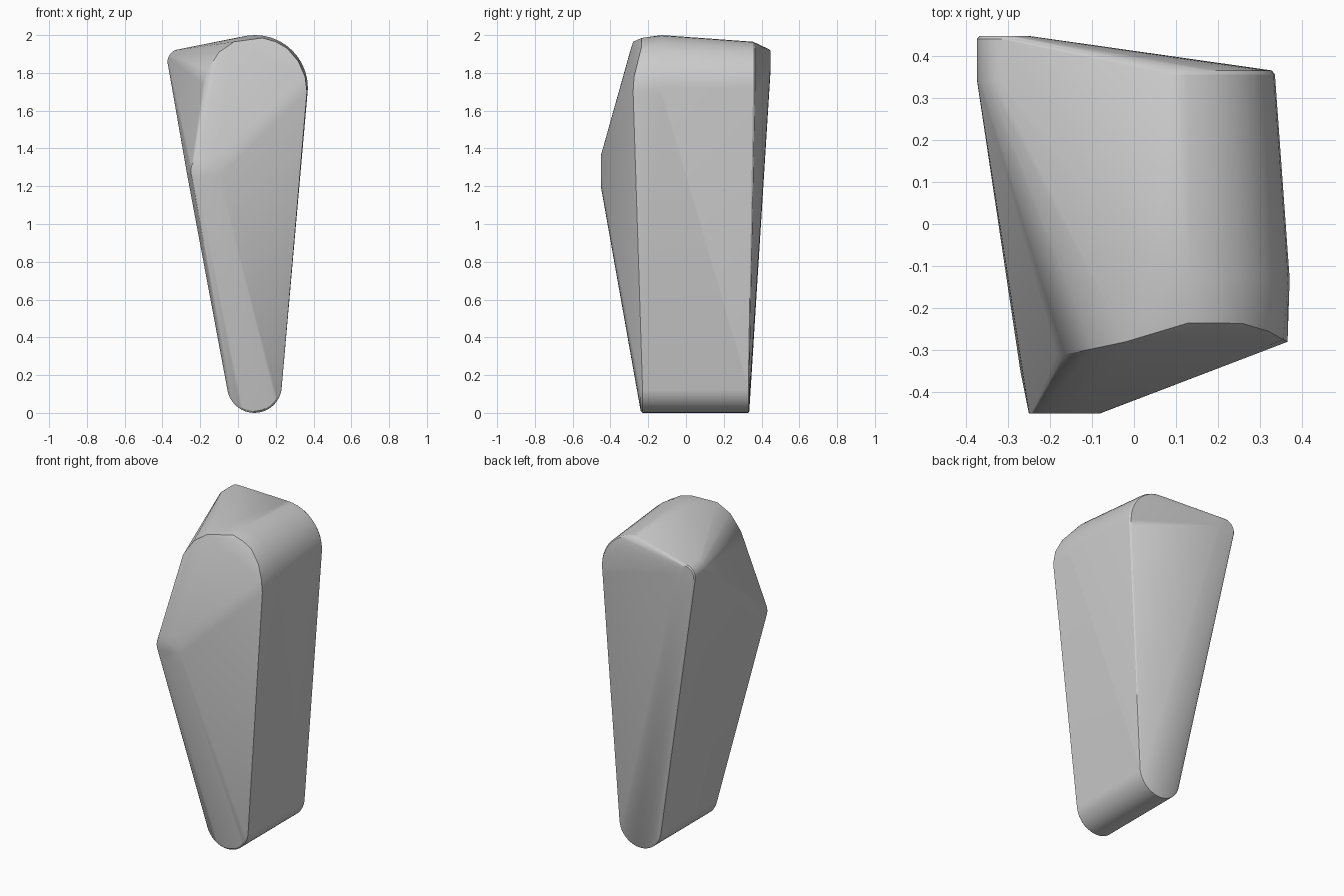
import bpy, bmesh
from math import sin, cos, tau, radians

cube = bpy.data.objects.get("Cube")
if cube:
    bpy.data.objects.remove(cube, do_unlink=True)

# Single stone-grey colour
grey = bpy.data.materials.new("stone grey")
grey.use_nodes = True
colour = (0.6, 0.6, 0.6, 1)
grey.diffuse_color = colour
grey.node_tree.nodes["Principled BSDF"].inputs["Base Color"].default_value = colour


def ring(x, z, r, y, steps=40):
    """Circle of points facing the front at depth y."""
    return [(x + r * cos(tau * i / steps), y, z + r * sin(tau * i / steps))
            for i in range(steps)]


points = []

# Rounded foot, with softened ends
for y, r in ((-0.24, 0.135), (-0.23, 0.145), (0.33, 0.145), (0.335, 0.137)):
    points += ring(0.087, 0.145, r, y)

# Large rounded crown, tapering to the back
points += ring(0.09, 1.72, 0.28, -0.13)
points += ring(0.09, 1.72, 0.245, 0.355)
points += ring(0.09, 1.72, 0.238, 0.365)

# Slanted rim where the crown meets the front facet
points += [(-0.185, -0.31, 1.74), (-0.165, -0.31, 1.81), (-0.1, -0.297, 1.91),
           (-0.02, -0.28, 1.965), (0.13, -0.235, 1.985), (0.2, -0.235, 1.965),
           (0.26, -0.237, 1.93), (0.32, -0.255, 1.86), (0.355, -0.275, 1.78),
           (0.365, -0.28, 1.7)]

# Front ledge
points += ring(-0.165, 1.275, 0.105, -0.35)
points += ring(-0.165, 1.28, 0.085, -0.45)

# Back shoulder nub
for y, r in ((0.34, 0.065), (0.44, 0.065), (0.447, 0.058)):
    points += ring(-0.308, 1.86, r, y)

# Wrap all the profiles in one skin
bm = bmesh.new()
for p in points:
    bm.verts.new(p)
hull = bmesh.ops.convex_hull(bm, input=bm.verts)
inside = {g for g in hull["geom_interior"] + hull["geom_unused"]
          if isinstance(g, bmesh.types.BMVert)}
bmesh.ops.delete(bm, geom=list(inside), context="VERTS")
bmesh.ops.remove_doubles(bm, verts=bm.verts, dist=0.002)
bmesh.ops.dissolve_limit(bm, angle_limit=radians(0.5), verts=bm.verts, edges=bm.edges)
bmesh.ops.recalc_face_normals(bm, faces=bm.faces)

mesh = bpy.data.meshes.new("stone_body")
bm.to_mesh(mesh)
bm.free()
mesh.materials.append(grey)
body = bpy.data.objects.new("stone_body", mesh)
bpy.context.collection.objects.link(body)
bpy.ops.object.select_all(action="DESELECT")
body.select_set(True)
bpy.context.view_layer.objects.active = body
bpy.ops.object.shade_smooth_by_angle(angle=radians(30))
